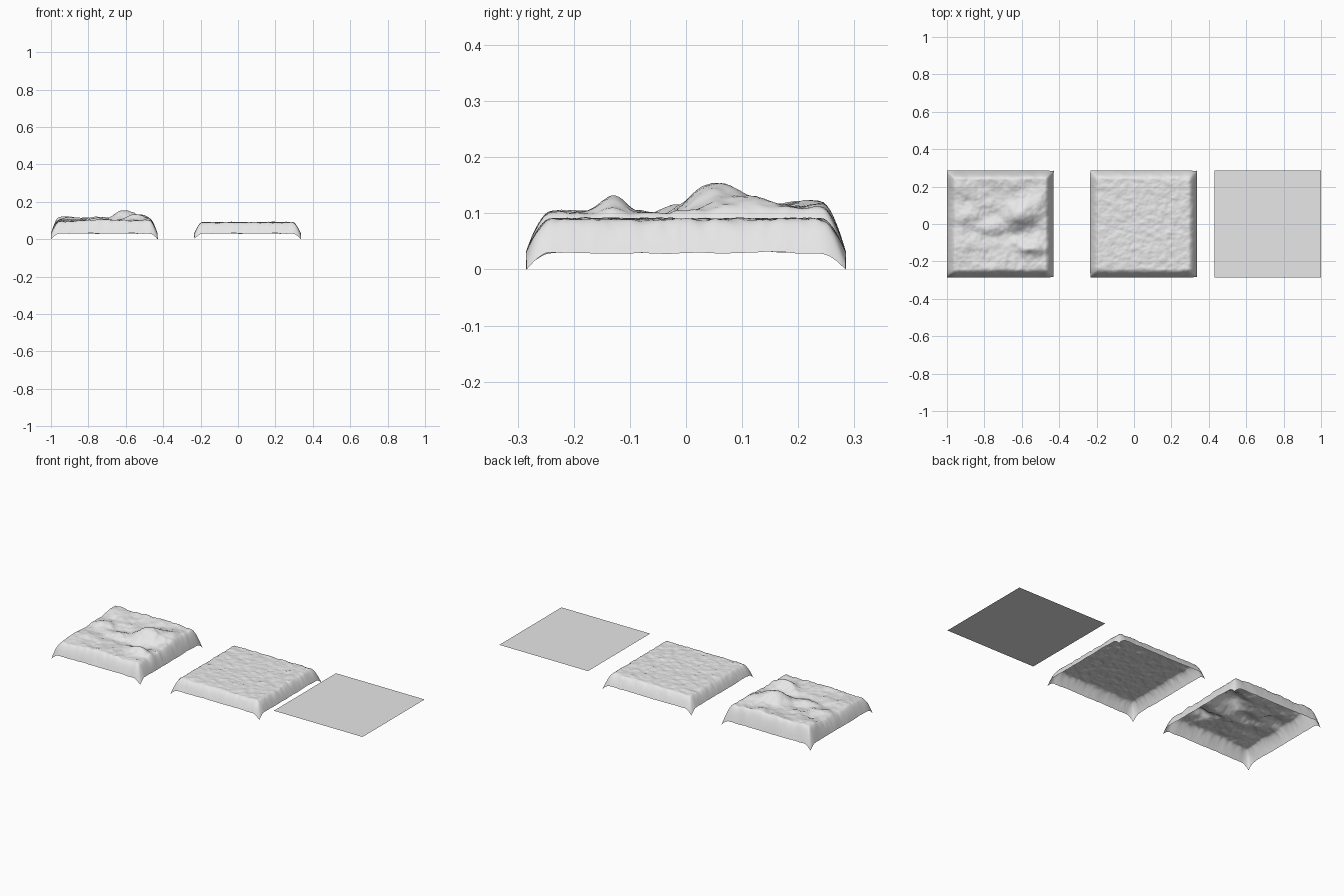
import bpy, math
from mathutils import Vector, noise

cube = bpy.data.objects.get("Cube")
if cube:
    bpy.data.objects.remove(cube, do_unlink=True)

SIZE = 0.57
HALF = SIZE / 2

clay = bpy.data.materials.new("light grey")
clay.use_nodes = True
clay.diffuse_color = (0.8, 0.8, 0.8, 1)
clay.node_tree.nodes["Principled BSDF"].inputs["Base Color"].default_value = (0.8, 0.8, 0.8, 1)


def add_sheet(name, centre_x, z, segments):
    bpy.ops.mesh.primitive_grid_add(x_subdivisions=segments, y_subdivisions=segments,
                                    size=SIZE, location=(centre_x, 0, z))
    sheet = bpy.context.object
    sheet.name = name
    sheet.data.materials.append(clay)
    return sheet


def rim(d):
    # 1 at the outer border, easing to 0 on the plateau
    t = max(0, 1 - (HALF - abs(d)) / 0.045)
    return t ** 1.8


def rough(x, y, scale, seed):
    return noise.fractal(Vector((x * scale, y * scale, seed)), 0.9, 2.1, 4)


def sculpt(sheet, relief):
    # Raise the plateau, then bend the border down into a skirt
    for v in sheet.data.vertices:
        x, y = v.co.x, v.co.y
        a, b = rim(x), rim(y)
        low, high = min(a, b), max(a, b)
        top = relief(x, y)
        wave = 0.003 * rough(x, y, 14, 7.3) * high
        v.co.z = top * (1 - high) + 0.03 * high - 0.03 * low + wave
        v.co.x += 0.002 * rough(x, y, 16, 2.1) * b
        v.co.y += 0.002 * rough(x, y, 16, 5.2) * a
        v.co.z = max(v.co.z, 0)
    for p in sheet.data.polygons:
        p.use_smooth = True


# Hills of the rugged tile: x, y, radius along x, radius along y, height
HILLS = [
    (0.11, 0.05, 0.08, 0.06, 0.05),
    (0.18, 0.12, 0.08, 0.06, 0.025),
    (0.17, -0.13, 0.07, 0.03, 0.028),
    (-0.19, 0.04, 0.07, 0.05, 0.016),
    (-0.06, -0.02, 0.06, 0.04, 0.014),
    (0.05, 0.24, 0.25, 0.07, 0.02),
    (-0.22, 0.2, 0.07, 0.07, 0.015),
    (0.08, -0.06, 0.12, 0.03, -0.014),
]


def rugged(x, y):
    z = 0.1
    for hx, hy, rx, ry, h in HILLS:
        z += h * math.exp(-((x - hx) / rx) ** 2 - ((y - hy) / ry) ** 2)
    return z + 0.009 * rough(x, y, 13, 1.7)


def pebbled(x, y):
    return 0.089 + 0.0042 * rough(x * 0.75, y, 36, 3.4)


# Three ground tiles: rugged, pebbled and flat
sculpt(add_sheet("rugged_terrain", -0.715, 0, 100), rugged)
sculpt(add_sheet("pebbled_terrain", 0.051, 0, 100), pebbled)
add_sheet("flat_ground", 0.715, 0.08, 1)
